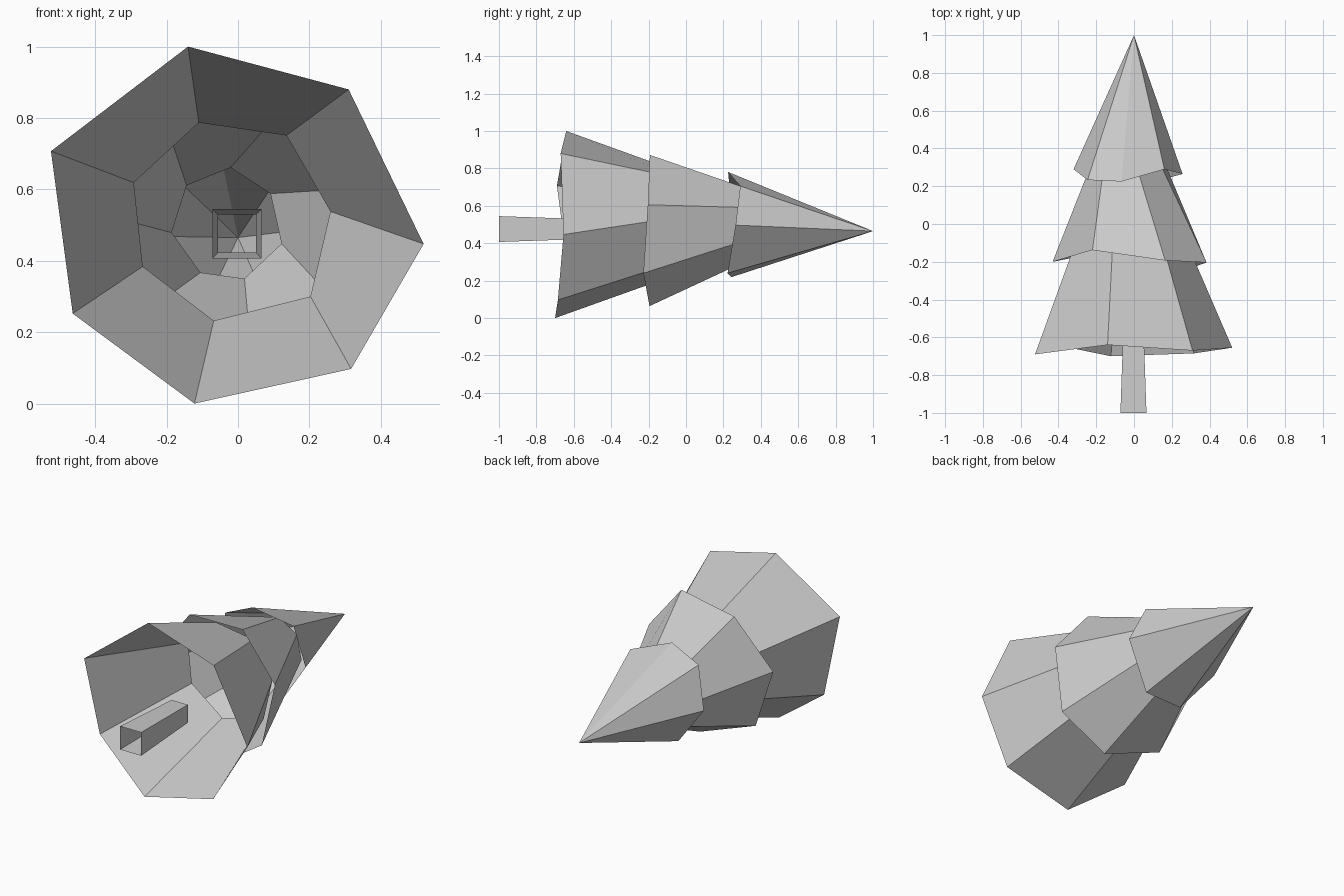
import bpy
import bmesh

# Remove the default object
default_cube = bpy.data.objects.get("Cube")
if default_cube:
    bpy.data.objects.remove(default_cube, do_unlink=True)

# Single flat material
pale_grey = bpy.data.materials.new("pale_grey")
pale_grey.use_nodes = True
colour = (0.6, 0.6, 0.6, 1.0)
pale_grey.diffuse_color = colour
pale_grey.node_tree.nodes["Principled BSDF"].inputs["Base Color"].default_value = colour


def finish(bm, name):
    """Turn the bmesh into a named, flat-shaded object."""
    mesh = bpy.data.meshes.new(name)
    bm.to_mesh(mesh)
    bm.free()
    mesh.materials.append(pale_grey)
    part = bpy.data.objects.new(name, mesh)
    bpy.context.scene.collection.objects.link(part)
    return part


def shell(name, rim, far_end):
    """Open-ended skin from a rim loop to a second loop, or to a single tip."""
    bm = bmesh.new()
    near = [bm.verts.new(point) for point in rim]
    far = [bm.verts.new(point) for point in far_end]
    count = len(near)
    for i in range(count):
        j = (i + 1) % count
        if len(far) == 1:
            bm.faces.new((near[i], near[j], far[0]))
        else:
            bm.faces.new((near[i], near[j], far[j], far[i]))
    return finish(bm, name)


def ring(y, outline):
    """Place an (x, z) outline at one depth."""
    return [(x, y, z) for x, z in outline]


def square(y, half, x=-0.003, z=0.476):
    """Square loop running clockwise from the upper right when facing +y."""
    corners = ((1, 1), (1, -1), (-1, -1), (-1, 1))
    return ring(y, [(x + half * a, z + half * b) for a, b in corners])


# Hollow tapered trunk
shell("trunk", square(-1, 0.069), square(-0.54, 0.053))

# Wide bottom foliage tier
shell("lower_foliage",
      [(-.14, -.64, 1), (.31, -.67, .88), (.52, -.655, .447), (.317, -.685, .097),
       (-.122, -.7, 0), (-.463, -.63, .252), (-.524, -.69, .707)],
      ring(-.05, [(-.11, .787), (.136, .751), (.259, .538), (.203, .3),
                  (-.068, .232), (-.267, .384), (-.292, .619)]))

# Middle foliage tier
shell("middle_foliage",
      [(-.22, -.138, .837), (.165, -.193, .872), (.384, -.204, .606), (.315, -.228, .24),
       (.044, -.195, .064), (-.33, -.18, .204), (-.431, -.2, .543)],
      ring(.42, [(-.144, .611), (-.021, .661), (.091, .588), (.122, .448),
                 (.018, .35), (-.105, .367), (-.186, .479)]))

# Pointed top foliage tier
shell("upper_foliage",
      [(-.066, .225, .781), (.161, .29, .706), (.257, .265, .497), (.1, .222, .24),
       (-.12, .243, .219), (-.32, .29, .47), (-.246, .233, .7)],
      [(0, 1, .465)])
